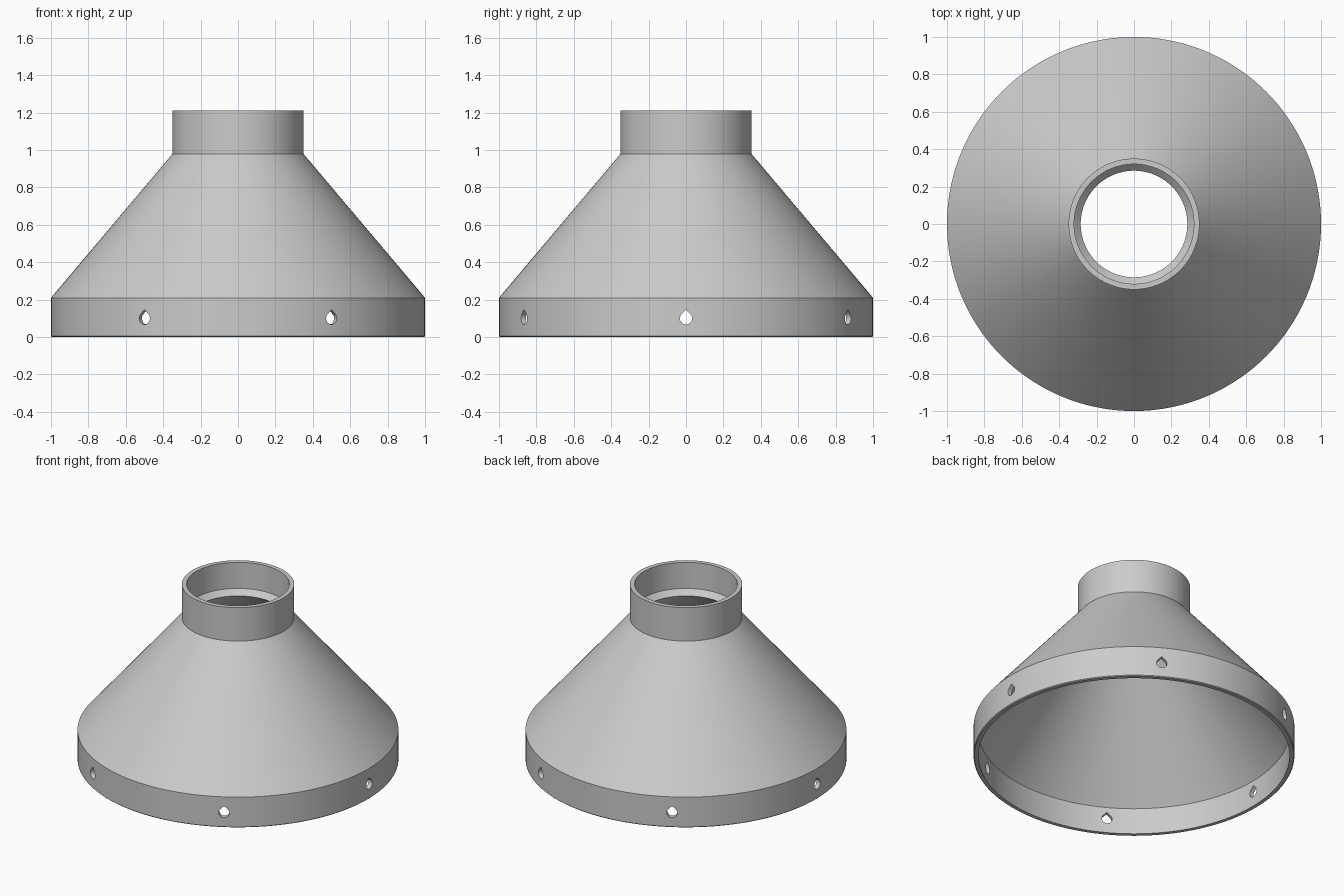
import bpy, bmesh, math
from mathutils import Matrix, Vector

if "Cube" in bpy.data.objects:
    bpy.data.objects.remove(bpy.data.objects["Cube"])

SEGMENTS = 144

grey = bpy.data.materials.new("plain grey")
grey.diffuse_color = (0.6, 0.6, 0.6, 1)
grey.use_nodes = True
grey.node_tree.nodes["Principled BSDF"].inputs["Base Color"].default_value = grey.diffuse_color


def make_object(name, bm):
    bmesh.ops.recalc_face_normals(bm, faces=bm.faces)
    mesh = bpy.data.meshes.new(name)
    bm.to_mesh(mesh)
    bm.free()
    mesh.materials.append(grey)
    obj = bpy.data.objects.new(name, mesh)
    bpy.context.collection.objects.link(obj)
    return obj


def lathe(name, profile):
    """Revolve a closed (radius, height) profile around z."""
    bm = bmesh.new()
    rings = []
    for i in range(SEGMENTS):
        a = 2 * math.pi * i / SEGMENTS
        rings.append([bm.verts.new((r * math.cos(a), r * math.sin(a), z)) for r, z in profile])
    n = len(profile)
    for i in range(SEGMENTS):
        p, q = rings[i], rings[(i + 1) % SEGMENTS]
        for j in range(n):
            k = (j + 1) % n
            bm.faces.new((p[j], q[j], q[k], p[k]))
    return make_object(name, bm)


# Hollow funnel: skirt, cone, collar and the sloped inner seat
funnel = lathe("funnel_shell", [
    (0.995, 0.0), (1.0, 0.005), (1.0, 0.21), (0.35, 0.98), (0.35, 1.21),
    (0.32, 1.21), (0.32, 1.03), (0.285, 0.995), (0.97, 0.18), (0.97, 0.0),
])

# Six teardrop screw holes through the skirt, pointed at the top
bm = bmesh.new()
radius, height = 0.033, 0.105 - 0.005
outline = [(0.0, radius * math.sqrt(2))]
for i in range(19):
    a = math.radians(135 + 270 * i / 18)
    outline.append((radius * math.cos(a), radius * math.sin(a)))
for h in range(6):
    turn = Matrix.Rotation(math.radians(60 * h), 4, 'Z')
    ends = [[bm.verts.new(turn @ Vector((x, y, height + z))) for y, z in outline]
            for x in (0.9, 1.1)]
    inner, outer = ends
    bm.faces.new(inner)
    bm.faces.new(outer)
    for i in range(len(outline)):
        j = (i + 1) % len(outline)
        bm.faces.new((inner[i], inner[j], outer[j], outer[i]))
cutter = make_object("hole_cutter", bm)
cutter.hide_render = True

cut = funnel.modifiers.new("screw holes", 'BOOLEAN')
cut.operation = 'DIFFERENCE'
cut.solver = 'EXACT'
cut.object = cutter

# Bake the cut, then smooth the curved walls and keep the rims crisp
bpy.context.view_layer.objects.active = funnel
funnel.select_set(True)
bpy.ops.object.modifier_apply(modifier=cut.name)
bpy.data.objects.remove(cutter)
bpy.ops.object.shade_smooth_by_angle(angle=math.radians(30))
